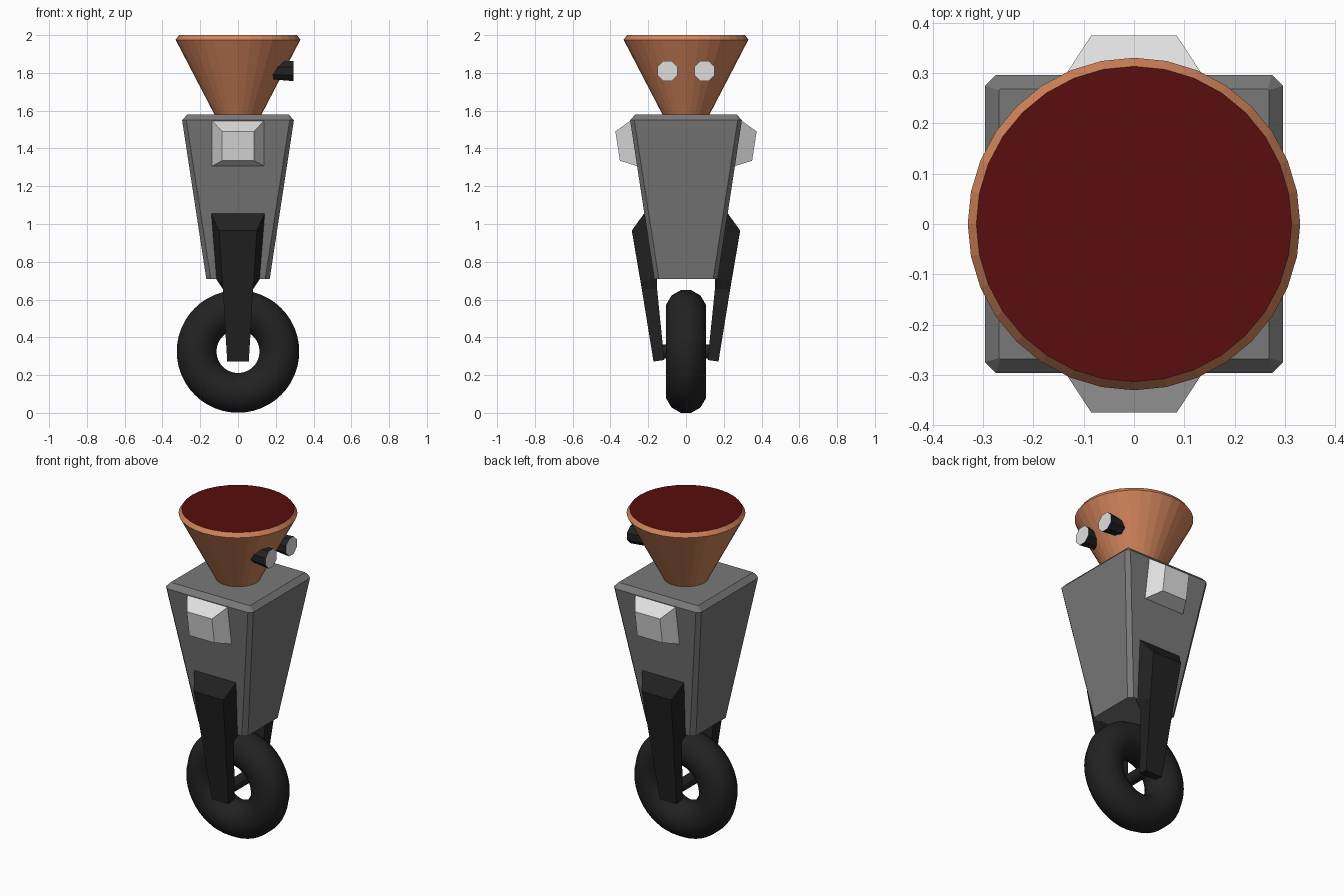
import bpy, math

cube = bpy.data.objects.get("Cube")
if cube:
    bpy.data.objects.remove(cube, do_unlink=True)


def material(name, r, g, b):
    m = bpy.data.materials.new(name)
    m.use_nodes = True
    m.diffuse_color = (r, g, b, 1)
    node = next(n for n in m.node_tree.nodes if n.type == 'BSDF_PRINCIPLED')
    node.inputs["Base Color"].default_value = (r, g, b, 1)
    return m


GREY = material("body grey", 0.19, 0.19, 0.19)
LIGHT = material("light grey", 0.74, 0.74, 0.74)
BLACK = material("rubber black", 0.016, 0.016, 0.016)
COPPER = material("copper", 0.64, 0.23, 0.105)
RED = material("dark red", 0.1, 0.004, 0.004)


def loft(name, loops, mats, end_mat=0, closed=False):
    """Skin equal-length loops of points; cap both ends unless closed into a ring."""
    n = len(loops[0])
    verts = [p for loop in loops for p in loop]
    faces = []
    for k in range(len(loops) if closed else len(loops) - 1):
        a, b = k * n, ((k + 1) % len(loops)) * n
        faces += [(a + i, a + (i + 1) % n, b + (i + 1) % n, b + i) for i in range(n)]
    if not closed:
        faces += [tuple(reversed(range(n))), tuple(range(len(verts) - n, len(verts)))]
    mesh = bpy.data.meshes.new(name)
    mesh.from_pydata(verts, [], faces)
    for m in mats:
        mesh.materials.append(m)
    mesh.polygons[-1].material_index = end_mat
    obj = bpy.data.objects.new(name, mesh)
    bpy.context.collection.objects.link(obj)
    # consistent outward normals
    bpy.ops.object.select_all(action='DESELECT')
    bpy.context.view_layer.objects.active = obj
    obj.select_set(True)
    bpy.ops.object.mode_set(mode='EDIT')
    bpy.ops.mesh.select_all(action='SELECT')
    bpy.ops.mesh.normals_make_consistent(inside=False)
    bpy.ops.object.mode_set(mode='OBJECT')
    return obj


def circle(n, r, place, offset=0.0):
    """Points of a circle, mapped into space by place(u, v)."""
    angles = [math.tau * (i + offset) / n for i in range(n)]
    return [place(r * math.cos(a), r * math.sin(a)) for a in angles]


def chamfered_square(h, c, z):
    corners = [(h, -h + c), (h, h - c), (h - c, h), (-h + c, h),
               (-h, h - c), (-h, -h + c), (-h + c, -h), (h - c, -h)]
    return [(x, y, z) for x, y in corners]


# Tapered body with chamfered edges
loft("body", [chamfered_square(0.168, 0.024, 0.71),
              chamfered_square(0.296, 0.022, 1.55),
              chamfered_square(0.268, 0.002, 1.58)], [GREY])

# Funnel-shaped head with a sloping rim and a red lid
profile = [(0.122, 1.575), (0.33, 1.975), (0.313, 2.0)]
loft("head", [circle(32, r, lambda u, v: (u, v, z)) for r, z in profile],
     [COPPER, RED], end_mat=1)

# Two eye stalks on the +x side with pale lenses
for side, y0 in (("right", -0.098), ("left", 0.098)):
    loft(side + "_eye",
         [circle(8, r, lambda u, v: (x, y0 + u, 1.81 + v), 0.5)
          for x, r in ((0.14, 0.044), (0.293, 0.058))],
         [BLACK, LIGHT], end_mat=1)

for side, s in (("front", -1), ("back", 1)):
    # Bevelled pale block on the upper body
    base = [(-0.14, 0.254, 1.305), (0.14, 0.254, 1.305), (0.14, 0.29, 1.55), (-0.14, 0.29, 1.55)]
    face = [(-0.085, 0.35, 1.335), (0.085, 0.35, 1.335), (0.085, 0.374, 1.49), (-0.085, 0.374, 1.49)]
    loft(side + "_block", [[(x, s * y, z) for x, y, z in p] for p in (base, face)], [LIGHT])

    # Fork leg: wide flared mount on the body, narrowing to the axle
    # inner half width, y, z then outer half width, y, z
    sections = [(0.145, 0.215, 1.065, 0.1, 0.287, 0.965),
                (0.12, 0.155, 0.715, 0.083, 0.24, 0.69),
                (0.08, 0.153, 0.655, 0.08, 0.234, 0.655),
                (0.057, 0.115, 0.28, 0.057, 0.172, 0.272)]
    loft(side + "_fork_leg",
         [[(-wi, s * yi, zi), (wi, s * yi, zi), (wo, s * yo, zo), (-wo, s * yo, zo)]
          for wi, yi, zi, wo, yo, zo in sections], [BLACK])

# Axle joining the fork legs
loft("axle", [circle(12, 0.036, lambda u, v: (u, y, 0.325 + v)) for y in (-0.14, 0.14)], [BLACK])

# Round tyre
rings = []
for k in range(48):
    a = math.tau * k / 48
    rings.append(circle(12, 0.109, lambda u, v: ((0.219 + u) * math.cos(a), v,
                                                 0.325 + (0.219 + u) * math.sin(a)), 0.5))
tyre = loft("tyre", rings, [BLACK], closed=True)
bpy.ops.object.shade_smooth_by_angle(angle=math.radians(40))
